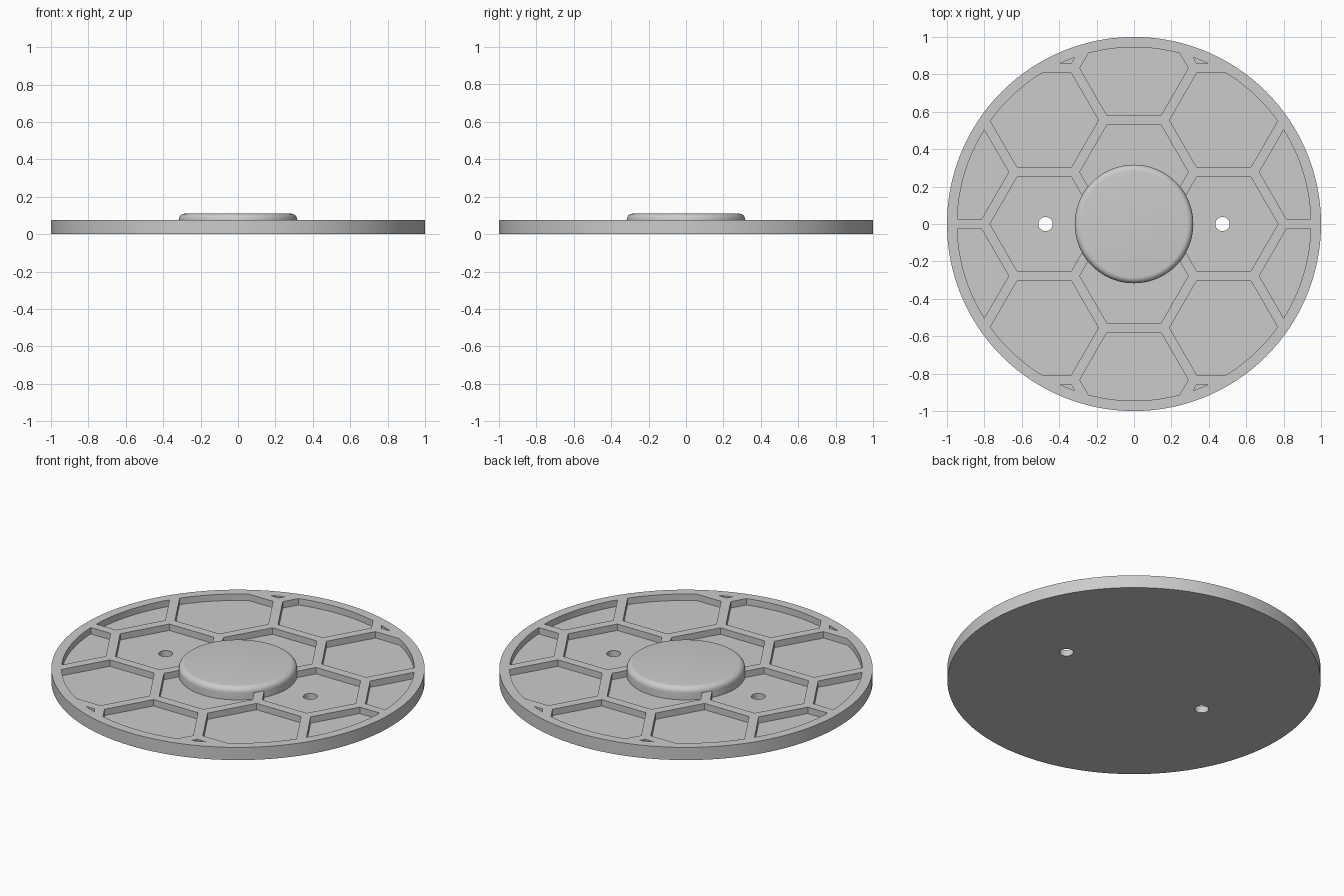
import bpy, bmesh, math

cube = bpy.data.objects.get("Cube")
if cube:
    bpy.data.objects.remove(cube, do_unlink=True)

THICK = 0.075          # plate thickness
FLOOR = 0.037          # height of the pocket floors
COL, ROW = 0.48, 0.555 # honeycomb spacing
HEX_R = 0.29
POCKET_R = 0.945
HUB_R, HUB_TOP, FILLET = 0.317, 0.11, 0.033

grey = bpy.data.materials.new("light grey")
grey.use_nodes = True
colour = (0.6, 0.6, 0.6, 1)
grey.diffuse_color = colour
grey.node_tree.nodes["Principled BSDF"].inputs["Base Color"].default_value = colour


def add_prism(bm, x, y, radius, z0, z1, sides):
    """Add a closed upright prism."""
    rings = []
    for z in (z0, z1):
        rings.append([bm.verts.new((x + radius * math.cos(math.tau * i / sides),
                                    y + radius * math.sin(math.tau * i / sides), z))
                      for i in range(sides)])
    low, high = rings
    bm.faces.new(low[::-1])
    bm.faces.new(high)
    for i in range(sides):
        j = (i + 1) % sides
        bm.faces.new((low[i], low[j], high[j], high[i]))


def make_object(name, prisms):
    bm = bmesh.new()
    for p in prisms:
        add_prism(bm, *p)
    mesh = bpy.data.meshes.new(name)
    bm.to_mesh(mesh)
    bm.free()
    mesh.materials.append(grey)
    obj = bpy.data.objects.new(name, mesh)
    bpy.context.collection.objects.link(obj)
    return obj


def activate(obj):
    bpy.ops.object.select_all(action='DESELECT')
    obj.select_set(True)
    bpy.context.view_layer.objects.active = obj


def boolean(obj, cutter, operation):
    """Apply a boolean and remove the cutter."""
    activate(obj)
    mod = obj.modifiers.new("cut", 'BOOLEAN')
    mod.operation = operation
    mod.solver = 'EXACT'
    mod.object = cutter
    bpy.ops.object.modifier_apply(modifier=mod.name)
    bpy.data.objects.remove(cutter, do_unlink=True)


# Honeycomb pockets, trimmed to a circle inside the rim
cells = []
for c in range(-2, 3):
    for r in range(-2, 3):
        y = ROW * (r + (0 if c % 2 else 0.5))
        if math.hypot(c * COL, y) < 1.22:
            cells.append((c * COL, y, HEX_R, FLOOR, THICK + 0.05, 6))
pockets = make_object("pockets", cells)
trim = make_object("pocket_trim", [(0, 0, POCKET_R, 0, THICK + 0.1, 128)])
boolean(pockets, trim, 'INTERSECT')

# Round base plate with pockets and two through holes
plate = make_object("base_plate", [(0, 0, 1, 0, THICK, 128)])
boolean(plate, pockets, 'DIFFERENCE')
holes = make_object("holes", [(s * 0.473, 0, 0.038, -0.1, 0.2, 32) for s in (-1, 1)])
boolean(plate, holes, 'DIFFERENCE')

# Raised central hub with a rounded upper edge
hub = make_object("centre_hub", [(0, 0, HUB_R, FLOOR - 0.015, HUB_TOP, 96)])
activate(hub)
bm = bmesh.new()
bm.from_mesh(hub.data)
top_edges = [e for e in bm.edges if all(v.co.z > HUB_TOP - 0.001 for v in e.verts)]
bmesh.ops.bevel(bm, geom=top_edges, offset=FILLET, segments=6, profile=0.5, affect='EDGES')
bm.to_mesh(hub.data)
bm.free()

for obj in (plate, hub):
    activate(obj)
    bpy.ops.object.shade_smooth_by_angle(angle=math.radians(30))
